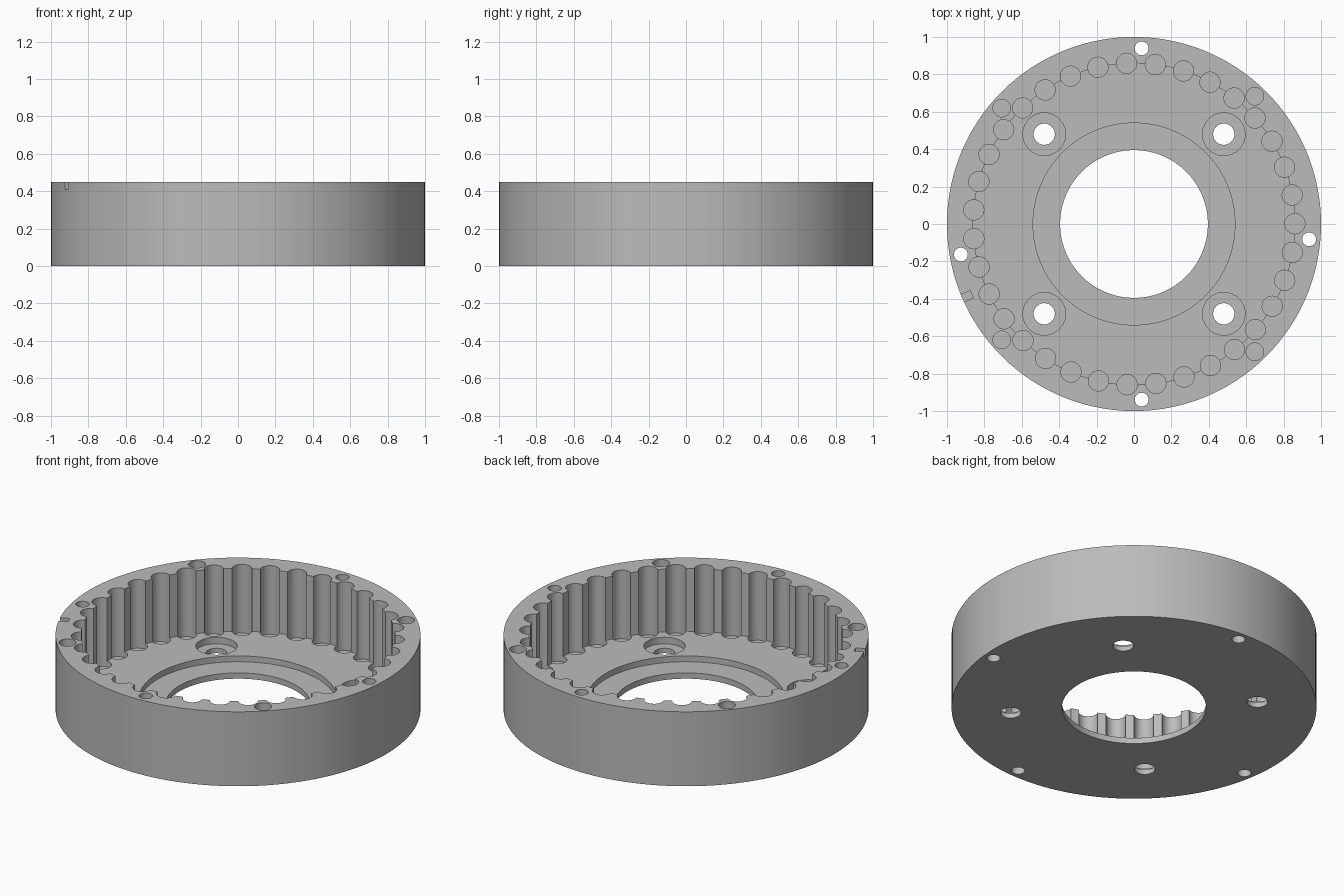
import bpy, bmesh
from math import cos, sin, pi, radians
from mathutils import Matrix, Vector

cube = bpy.data.objects.get("Cube")
if cube:
    bpy.data.objects.remove(cube, do_unlink=True)

TOP, FLOOR, LEDGE = 0.45, 0.07, 0.035

grey = bpy.data.materials.new("machined grey")
grey.use_nodes = True
colour = (0.5, 0.5, 0.5, 1)
grey.diffuse_color = colour
grey.node_tree.nodes["Principled BSDF"].inputs["Base Color"].default_value = colour


def add_object(name, bm):
    bmesh.ops.recalc_face_normals(bm, faces=bm.faces)
    mesh = bpy.data.meshes.new(name)
    bm.to_mesh(mesh)
    bm.free()
    mesh.materials.append(grey)
    obj = bpy.data.objects.new(name, mesh)
    bpy.context.collection.objects.link(obj)
    return obj


def lathe(name, profile, steps):
    """Revolve a closed (radius, height) profile around z."""
    bm = bmesh.new()
    rings = [[bm.verts.new((r * cos(2 * pi * i / steps), r * sin(2 * pi * i / steps), z))
              for r, z in profile] for i in range(steps)]
    n = len(profile)
    for i in range(steps):
        a, b = rings[i], rings[(i + 1) % steps]
        for j in range(n):
            k = (j + 1) % n
            bm.faces.new((a[j], b[j], b[k], a[k]))
    return add_object(name, bm)


def drill(bm, x, y, radius, low, high, segments=32):
    """Add one upright cylinder to a cutter mesh."""
    bmesh.ops.create_cone(bm, cap_ends=True, segments=segments, radius1=radius,
                          radius2=radius, depth=high - low,
                          matrix=Matrix.Translation((x, y, (low + high) / 2)))


def polar(radius, degrees):
    return radius * cos(radians(degrees)), radius * sin(radians(degrees))


# Ring wall, floor, bearing ledge and central bore in one profile
housing = lathe("ring_housing", [(0.395, 0), (1, 0), (1, TOP), (0.86, TOP), (0.86, FLOOR),
                                 (0.54, FLOOR), (0.54, LEDGE), (0.395, LEDGE)], 140)

# Pin grooves around the pocket, sunk a little below the floor
holes = bmesh.new()
PINS = 35
for i in range(PINS):
    drill(holes, *polar(0.86, i * 360 / PINS + 0.1), 0.054, LEDGE, 0.6)

# Through holes and blind holes in the rim
for angle in (87.5, -5, -87.5, 190):
    drill(holes, *polar(0.94, angle), 0.037, -0.1, 0.6)
for angle in (46.6, 138.8, -138.8, -46.6):
    drill(holes, *polar(0.94, angle), 0.047, 0.2, 0.6)

# Counterbores in the floor, with screw holes through them
screws = bmesh.new()
for sx in (-1, 1):
    for sy in (-1, 1):
        drill(holes, sx * 0.48, sy * 0.48, 0.114, 0.03, 0.3, 40)
        drill(screws, sx * 0.48, sy * 0.48, 0.057, -0.1, 0.2)

# Small index notch on the outer rim edge
bmesh.ops.create_cube(holes, size=1, matrix=(
    Matrix.Rotation(radians(203.4), 4, "Z") @ Matrix.Translation((0.995, 0, TOP + 0.01))
    @ Matrix.Diagonal(Vector((0.1, 0.042, 0.1, 1)))))

cutters = [add_object("hole_cutter", holes), add_object("screw_cutter", screws)]
for cutter in cutters:
    cutter.hide_render = True
    mod = housing.modifiers.new(cutter.name, "BOOLEAN")
    mod.operation = "DIFFERENCE"
    mod.solver = "EXACT"
    mod.object = cutter

# Bake the cuts and drop the cutters
graph = bpy.context.evaluated_depsgraph_get()
cut_mesh = bpy.data.meshes.new_from_object(housing.evaluated_get(graph))
housing.modifiers.clear()
housing.data = cut_mesh
for cutter in cutters:
    bpy.data.objects.remove(cutter, do_unlink=True)

bpy.ops.object.select_all(action="DESELECT")
housing.select_set(True)
bpy.context.view_layer.objects.active = housing
bpy.ops.object.shade_smooth_by_angle(angle=radians(30))
